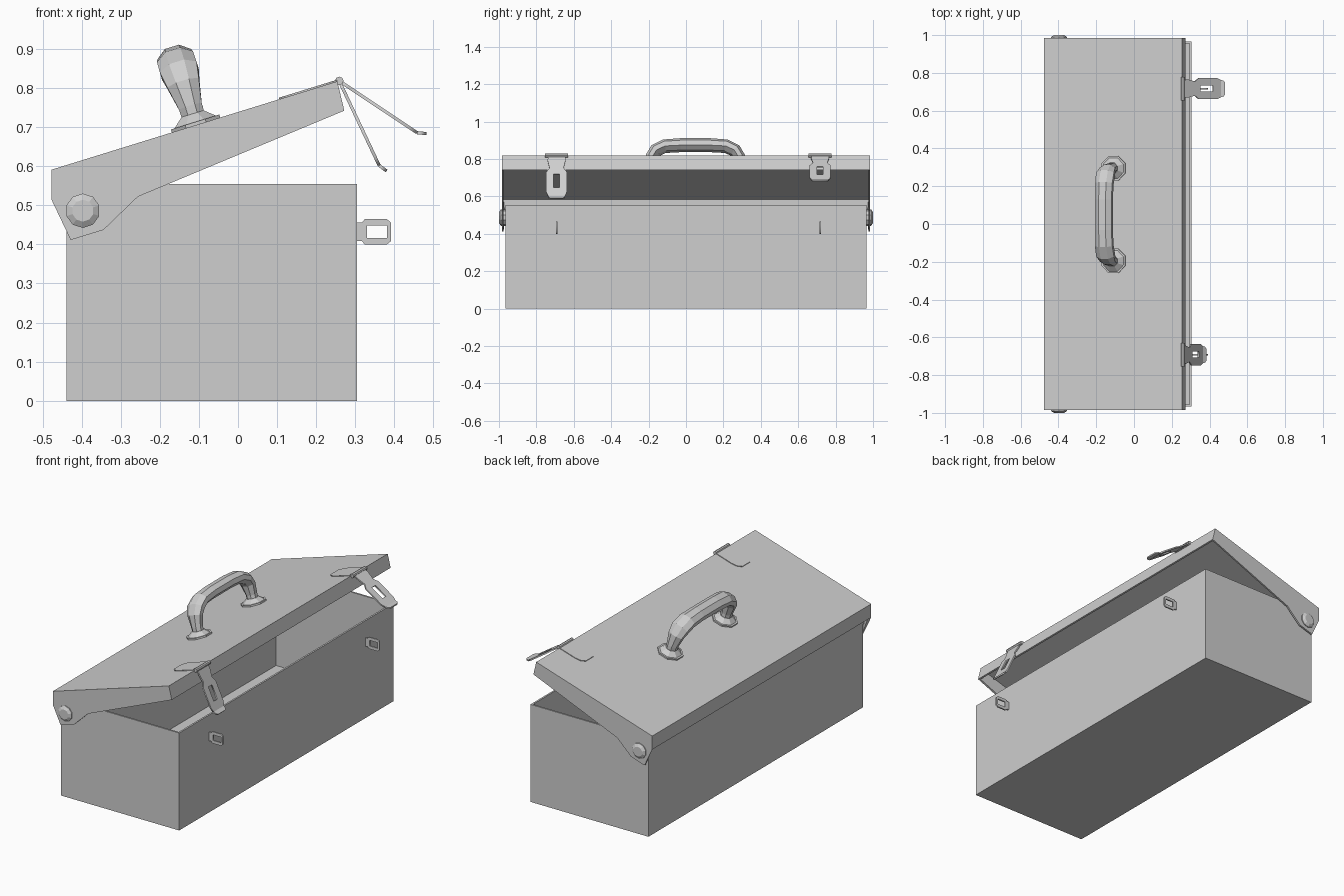
import bpy, bmesh, math
from mathutils import Matrix, Vector

scene = bpy.context.scene
if "Cube" in bpy.data.objects:
    bpy.data.objects.remove(bpy.data.objects["Cube"], do_unlink=True)

GREY = (0.62, 0.62, 0.62, 1)
metal = bpy.data.materials.new("grey metal")
metal.use_nodes = True
metal.diffuse_color = GREY
metal.node_tree.nodes["Principled BSDF"].inputs["Base Color"].default_value = GREY


def add(name, mesh):
    mesh.materials.clear()
    mesh.materials.append(metal)
    obj = bpy.data.objects.new(name, mesh)
    scene.collection.objects.link(obj)
    return obj


def finish(name, bm, matrix=Matrix(), wall=0):
    bmesh.ops.recalc_face_normals(bm, faces=bm.faces)
    bm.transform(matrix)
    mesh = bpy.data.meshes.new(name)
    bm.to_mesh(mesh)
    bm.free()
    obj = add(name, mesh)
    if wall:
        mod = obj.modifiers.new("wall", 'SOLIDIFY')
        mod.thickness, mod.offset, mod.use_even_offset = wall, -1, True
    return obj


def frame(origin, direction):
    """Local axes: x along a direction in the xz plane, y along the box, z outward."""
    d = Vector((direction[0], 0, direction[1])).normalized()
    y = Vector((0, 1, 0))
    m = Matrix((d, y, d.cross(y))).transposed().to_4x4()
    m.translation = origin
    return m


def plate(name, outline, hole, matrix, thickness):
    """Flat plate with an optional window."""
    curve = bpy.data.curves.new(name, 'CURVE')
    curve.dimensions, curve.fill_mode, curve.extrude = '2D', 'BOTH', thickness / 2
    for points in filter(None, (outline, hole)):
        spline = curve.splines.new('POLY')
        spline.points.add(len(points) - 1)
        for p, (x, y) in zip(spline.points, points):
            p.co = (x, y, 0, 1)
        spline.use_cyclic_u = True
    temp = bpy.data.objects.new(name, curve)
    scene.collection.objects.link(temp)
    mesh = bpy.data.meshes.new_from_object(
        temp.evaluated_get(bpy.context.evaluated_depsgraph_get()))
    bpy.data.objects.remove(temp, do_unlink=True)
    bpy.data.curves.remove(curve)
    mesh.transform(matrix)
    return add(name, mesh)


def mirrored(half):
    """Complete an outline given as (distance, half width)."""
    return half + [(x, -y) for x, y in reversed(half)]


def rect(x0, x1, y0, y1):
    return [(x0, y0), (x1, y0), (x1, y1), (x0, y1)]


def disc(name, sides, r1, r2, depth, matrix):
    bm = bmesh.new()
    bmesh.ops.create_cone(bm, cap_ends=True, segments=sides, radius1=r1,
                          radius2=r2, depth=depth)
    bm.transform(Matrix.Translation((0, 0, depth / 2)))
    return finish(name, bm, matrix)


# Open box body
bm = bmesh.new()
bmesh.ops.create_cube(bm, size=1)
bmesh.ops.delete(bm, geom=[f for f in bm.faces if f.normal.z > 0.5], context='FACES')
finish("box_body", bm, Matrix.Translation((-0.067, 0, 0.277))
       @ Matrix.Diagonal((0.744, 1.93, 0.555, 1)), 0.01)

# Lid shell: side panels joined across the back, top and front edges
profile = [(-0.477, 0.514), (-0.477, 0.591), (0.254, 0.817), (0.272, 0.742),
           (-0.256, 0.522), (-0.344, 0.437), (-0.428, 0.411)]
bm = bmesh.new()
sides = [[bm.verts.new((x, y, z)) for x, z in profile] for y in (-0.985, 0.985)]
for s in sides:
    bm.faces.new(s)
for i in range(3):
    bm.faces.new((sides[0][i], sides[0][i + 1], sides[1][i + 1], sides[1][i]))
finish("lid", bm, wall=0.01)

# Hinge rivets
for side, s in (("front", -1), ("back", 1)):
    base = Matrix.Translation((-0.397, 0, 0.486)) @ Matrix.Rotation(-s * math.pi / 2, 4, 'X')
    disc(side + "_rivet_base", 10, 0.044, 0.044, 0.035, base @ Matrix.Translation((0, 0, 0.955)))
    disc(side + "_rivet_cap", 10, 0.044, 0.028, 0.01, base @ Matrix.Translation((0, 0, 0.99)))

# Handle flanges on the sloping lid
LID_DIR = (0.731, 0.226)
lid = frame((-0.477, 0, 0.591), LID_DIR)
handle = lid @ Matrix.Translation((0.387, 0.05, 0))
turn = Matrix.Rotation(math.pi / 8, 4, 'Z')
for side, s in (("front", -1), ("back", 1)):
    at = handle @ Matrix.Translation((0, s * 0.245, 0)) @ turn
    disc(side + "_handle_flange", 8, 0.07, 0.07, 0.008, at)
    disc(side + "_handle_collar", 8, 0.06, 0.032, 0.022, at @ Matrix.Translation((0, 0, 0.008)))

# Handle grip: octagonal section swept along an arch (y, height, half width, half thickness)
arch = [(-0.245, 0.01, 0.03, 0.028), (-0.245, 0.05, 0.031, 0.027),
        (-0.237, 0.11, 0.043, 0.029), (-0.215, 0.145, 0.05, 0.032),
        (-0.165, 0.17, 0.049, 0.033), (-0.08, 0.176, 0.046, 0.034)]
arch += [(-y, h, w, t) for y, h, w, t in reversed(arch)]
bm = bmesh.new()
rings = []
for i, (y, h, w, t) in enumerate(arch):
    a, b = arch[max(i - 1, 0)], arch[min(i + 1, len(arch) - 1)]
    tangent = Vector((0, b[0] - a[0], b[1] - a[1])).normalized()
    out = Vector((1, 0, 0)).cross(tangent)
    ring = []
    for k in range(8):
        ang = (k + 0.5) * math.pi / 4
        co = Vector((w * 1.06 * math.cos(ang), y, h)) + out * t * 1.06 * math.sin(ang)
        ring.append(bm.verts.new(co))
    rings.append(ring)
for r, q in zip(rings, rings[1:]):
    for k in range(8):
        bm.faces.new((r[k], r[k - 1], q[k - 1], q[k]))
bm.faces.new(rings[0])
bm.faces.new(rings[-1])
finish("handle_grip", bm, handle)

# Latches hanging at two angles, each with its lid plate, barrel, lip and strike
arm = mirrored([(0, 0.045), (0.03, 0.048), (0.075, 0.038), (0.1, 0.056),
                (0.215, 0.056), (0.239, 0.046)])
lip = mirrored([(0, 0.046), (0.016, 0.042), (0.024, 0.032)])
mount = mirrored([(0.61, 0.035), (0.63, 0.055), (0.66, 0.062), (0.765, 0.062)])
strike = [(-0.005, -0.024), (0.012, -0.024), (0.02, -0.033), (0.075, -0.033),
          (0.086, -0.024), (0.086, 0.024), (0.075, 0.033), (0.02, 0.033),
          (0.012, 0.024), (-0.005, 0.024)]
for side, y, swing in (("front", -0.692, (0.102, -0.216)), ("back", 0.717, (0.197, -0.131))):
    pivot = Vector((0.259, y, 0.818))
    hang = frame(pivot, swing)
    plate(side + "_latch_arm", arm, rect(0.11, 0.19, -0.016, 0.016), hang, 0.008)
    plate(side + "_latch_lip", lip, None, hang @ Matrix.Translation((0.239, 0, 0))
          @ Matrix.Rotation(math.radians(-28), 4, 'Y'), 0.008)
    plate(side + "_latch_mount", mount, None, lid @ Matrix.Translation((0, y, 0.001)), 0.006)
    disc(side + "_latch_barrel", 8, 0.011, 0.011, 0.124, Matrix.Translation(pivot)
         @ Matrix.Rotation(-math.pi / 2, 4, 'X') @ Matrix.Translation((0, 0, -0.062)))
    plate(side + "_strike", strike, rect(0.025, 0.076, -0.016, 0.016),
          Matrix.Translation((0.305, y, 0.432)) @ Matrix.Rotation(math.pi / 2, 4, 'X'), 0.008)
